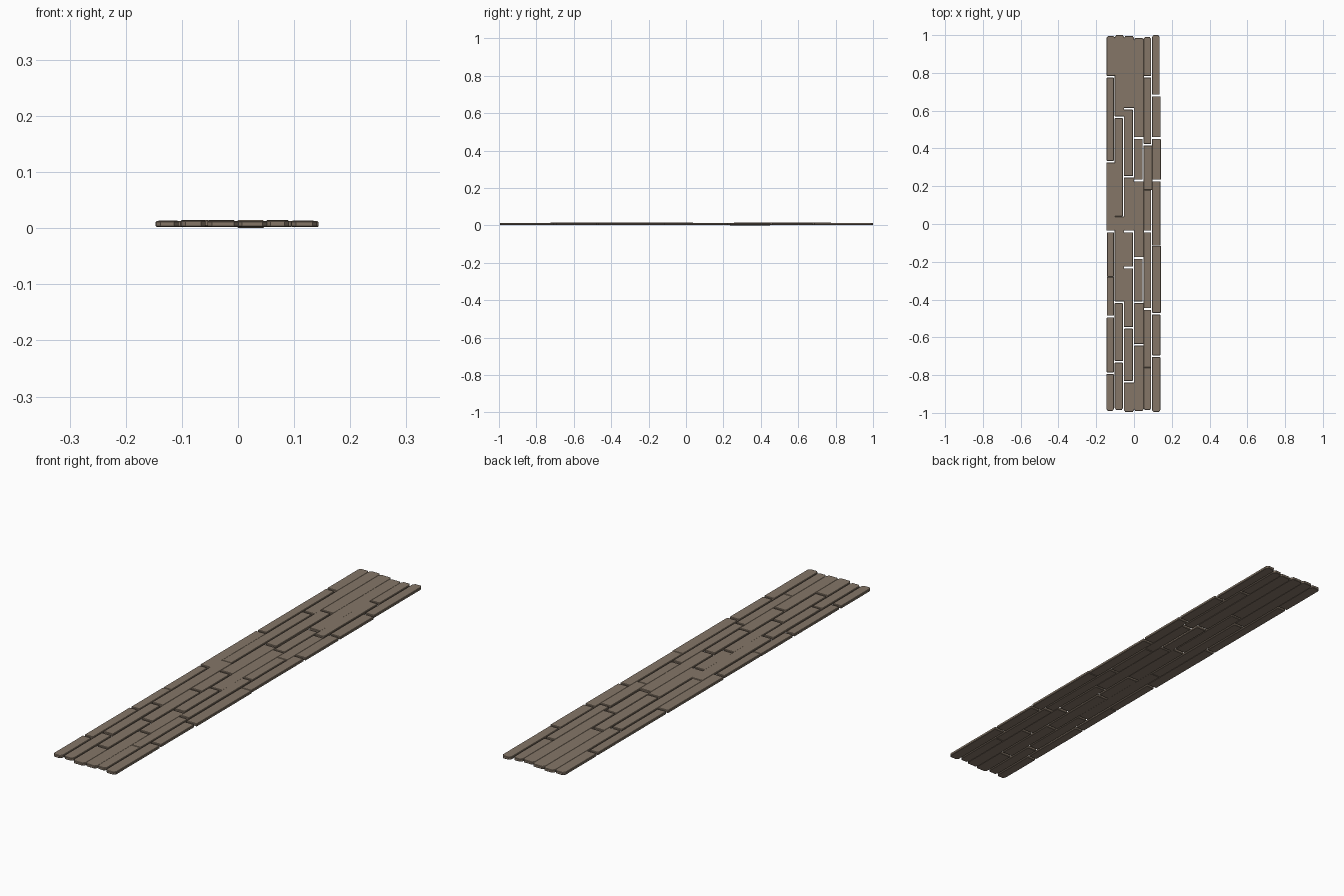
import bpy, bmesh, random

if "Cube" in bpy.data.objects:
    bpy.data.objects.remove(bpy.data.objects["Cube"])

random.seed(4)

wood = bpy.data.materials.new("weathered brown wood")
wood.diffuse_color = (0.235, 0.183, 0.137, 1)
wood.use_nodes = True
wood.node_tree.nodes["Principled BSDF"].inputs["Base Color"].default_value = wood.diffuse_color

# Column edges in x, butt joints in y (top to bottom),
# and whether each plank has a gap (g) or is closed (o) on its right side
EDGES = [-0.146, -0.102, -0.054, -0.001, 0.050, 0.095, 0.142]
COLUMNS = [
    ([0.995, 0.78, 0.33, -0.04, -0.28, -0.49, -0.79, -0.99], "ogogggg"),
    ([1.0, 0.565, 0.04, -0.415, -0.73, -0.985], "ogogg"),
    ([0.995, 0.61, 0.25, -0.04, -0.23, -0.55, -0.835, -0.995], "ogogggo"),
    ([0.985, 0.455, 0.23, -0.18, -0.415, -0.64, -0.99], "ogogoo"),
    ([0.99, 0.78, 0.42, 0.18, -0.04, -0.45, -0.76, -0.985], "ggogggg"),
    ([1.0, 0.68, 0.455, 0.23, -0.115, -0.475, -0.70, -0.995], "ooooooo"),
]
TIGHT = {(0, -0.28), (1, 0.04), (4, 0.18), (5, -0.115), (4, -0.76)}
# Planks that sit higher or lower than the rest: (column, index) -> offset
LIFT = {(3, 1): -0.002, (4, 1): 0.0012, (2, 1): 0.001, (1, 3): 0.0015,
        (1, 2): 0.0012, (3, 3): 0.0015, (4, 4): 0.001}
BASE, THICK, BEVEL = 0.002, 0.0112, 0.0018


def plank(name, x0, x1, y0, y1, z, cut0, cut1):
    """Chamfered board; cut0/cut1 clip the corners of its ends."""
    bm = bmesh.new()
    c0, c1 = (0.011 if cut0 else 0.0025), (0.011 if cut1 else 0.0025)
    w0, w1 = (0.008 if cut0 else 0.0025), (0.008 if cut1 else 0.0025)
    outline = [(x0 + w0, y0), (x1 - w0, y0), (x1, y0 + c0), (x1, y1 - c1),
               (x1 - w1, y1), (x0 + w1, y1), (x0, y1 - c1), (x0, y0 + c0)]
    face = bm.faces.new([bm.verts.new((x, y, z)) for x, y in outline])
    ext = bmesh.ops.extrude_face_region(bm, geom=[face])
    top = [v for v in ext["geom"] if isinstance(v, bmesh.types.BMVert)]
    bmesh.ops.translate(bm, verts=top, vec=(0, 0, THICK))
    bmesh.ops.recalc_face_normals(bm, faces=bm.faces)
    rims = [e for e in bm.edges if abs(e.verts[0].co.z - e.verts[1].co.z) < 1e-6]
    bmesh.ops.bevel(bm, geom=rims, offset=BEVEL, segments=1, affect="EDGES")
    bmesh.ops.recalc_face_normals(bm, faces=bm.faces)
    me = bpy.data.meshes.new(name)
    bm.to_mesh(me)
    bm.free()
    me.materials.append(wood)
    bpy.context.collection.objects.link(bpy.data.objects.new(name, me))


# Lay the boards column by column
for c, (ys, gaps) in enumerate(COLUMNS):
    last = len(ys) - 2
    for i in range(last + 1):
        x0 = EDGES[c]
        x1 = EDGES[c + 1] - 0.004 if gaps[i] == "g" else EDGES[c + 1] + 0.002
        if c == 0:
            x0 += random.uniform(-0.001, 0.003)
        if c == 5:
            x1 = EDGES[6] - 0.006 if i == 0 else EDGES[6] + random.uniform(-0.003, 0.002)
        top_gap = 0 if i == 0 else (0.0005 if (c, ys[i]) in TIGHT else 0.0045)
        low_gap = 0 if i == last else (0.0005 if (c, ys[i + 1]) in TIGHT else 0.0045)
        z = BASE + LIFT.get((c, i), random.uniform(-0.0003, 0.0003))
        plank(f"floor_plank_{c + 1}_{i + 1}", x0, x1, ys[i + 1] + low_gap,
              ys[i] - top_gap, z, i == last, i == 0)
